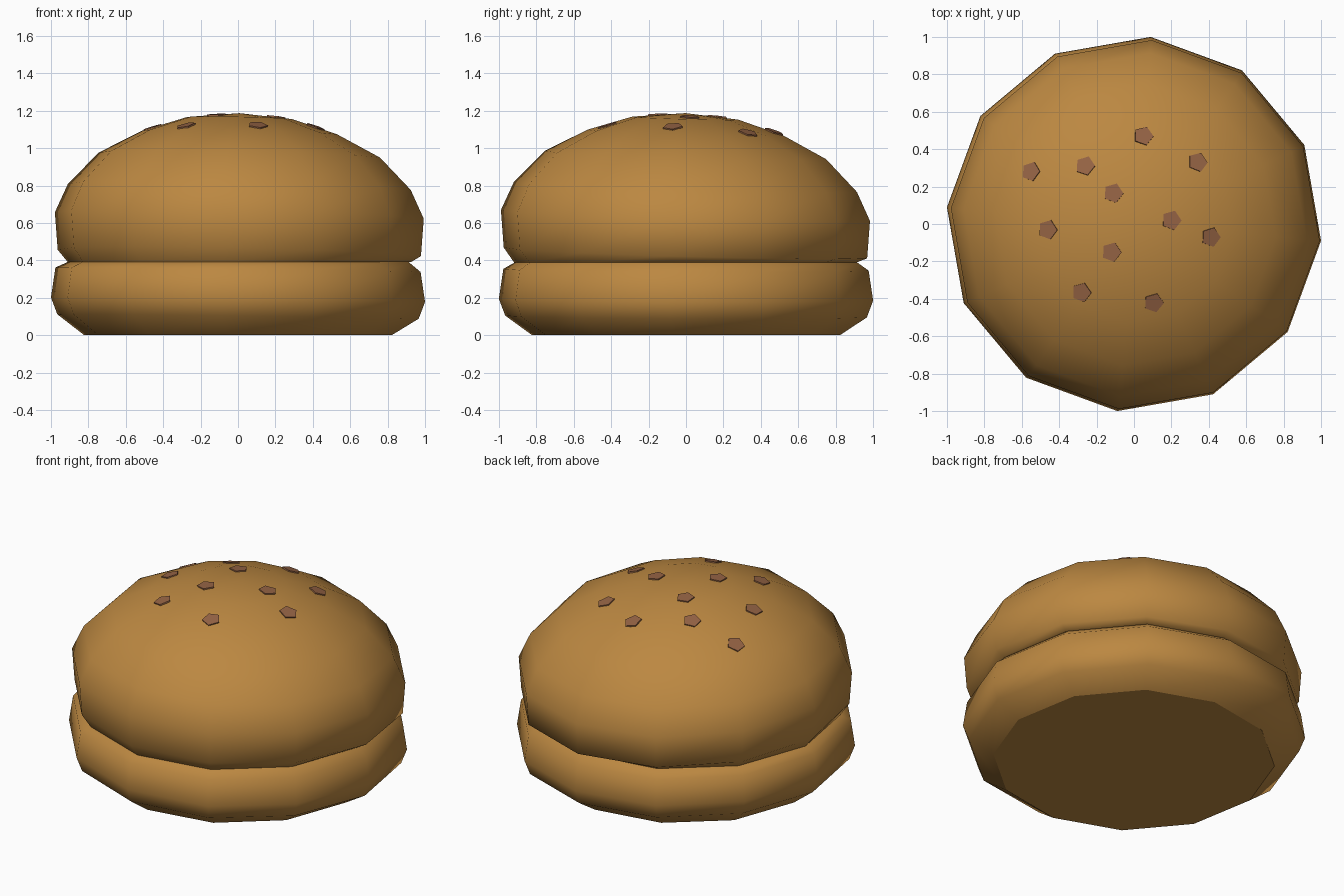
import bpy, bmesh, math
from mathutils import Vector
from mathutils.bvhtree import BVHTree

if "Cube" in bpy.data.objects:
    bpy.data.objects.remove(bpy.data.objects["Cube"])

SIDES = 12
TURN = math.radians(-5.1)


def material(name, rgb):
    m = bpy.data.materials.new(name)
    m.diffuse_color = (*rgb, 1)
    m.use_nodes = True
    m.node_tree.nodes["Principled BSDF"].inputs["Base Color"].default_value = m.diffuse_color
    return m


bread = material("golden bread", (0.50, 0.245, 0.053))
brown = material("seed brown", (0.30, 0.125, 0.058))


def finish(bm, name, mat):
    bmesh.ops.recalc_face_normals(bm, faces=bm.faces)
    me = bpy.data.meshes.new(name)
    bm.to_mesh(me)
    bm.free()
    me.materials.append(mat)
    ob = bpy.data.objects.new(name, me)
    bpy.context.collection.objects.link(ob)
    return ob


def lathe(name, profile, centre, tilt, level):
    """Spin a (radius, z) profile; rings not lying on a level plane are tilted."""
    bm = bmesh.new()
    rings = []
    for r, z in profile:
        ring = []
        for i in range(SIDES if r else 1):
            a = TURN + math.tau * i / SIDES
            x, y = r * math.cos(a), r * math.sin(a)
            dz = 0 if z in level else tilt[0] * x + tilt[1] * y
            ring.append(bm.verts.new((x + centre[0], y + centre[1], z + dz)))
        rings.append(ring)
    for lo, hi in zip(rings, rings[1:]):
        for i in range(SIDES):
            j = (i + 1) % SIDES
            if len(hi) == 1:
                f = bm.faces.new((lo[i], lo[j], hi[0]))
            else:
                f = bm.faces.new((lo[i], lo[j], hi[j], hi[i]))
            f.smooth = True
    # flat caps
    for ring in (rings[0], rings[-1]):
        if len(ring) > 1:
            f = bm.faces.new(ring)
            for e in f.edges:
                e.smooth = False
    return finish(bm, name, bread)


# Bottom bun
lathe("bottom_bun",
      [(0.825, 0), (0.97, 0.10), (1.004, 0.19), (0.98, 0.35), (0.917, 0.39)],
      (0, 0), (-0.0125, -0.004), (0, 0.39))

# Domed top bun, leaning slightly to the back right
top = lathe("top_bun",
            [(0.92, 0.39), (0.975, 0.44), (0.99, 0.64), (0.92, 0.793), (0.755, 0.963),
             (0.525, 1.083), (0.285, 1.16), (0, 1.187)],
            (0.007, -0.003), (-0.02, -0.028), (0.39,))

# Sesame seeds: thin pentagons resting on the dome
spots = [(0.05, 0.47), (-0.55, 0.28), (-0.26, 0.31), (0.34, 0.33), (-0.11, 0.165), (0.2, 0.02),
         (-0.46, -0.03), (0.41, -0.07), (-0.12, -0.15), (-0.28, -0.365), (0.105, -0.42)]
surface = BVHTree.FromPolygons([v.co for v in top.data.vertices],
                               [p.vertices for p in top.data.polygons])
bm = bmesh.new()
for x, y in spots:
    hit, normal, _, _ = surface.ray_cast(Vector((x, y, 3)), Vector((0, 0, -1)))
    rot = Vector((0, 0, 1)).rotation_difference(normal)
    rows = []
    for h in (-0.002, 0.007):
        rows.append([bm.verts.new(hit + rot @ Vector((0.054 * math.cos(a), 0.054 * math.sin(a), h)))
                     for a in (math.radians(70 + 72 * k) for k in range(5))])
    bm.faces.new(rows[1])
    bm.faces.new(rows[0][::-1])
    for k in range(5):
        n = (k + 1) % 5
        bm.faces.new((rows[0][k], rows[0][n], rows[1][n], rows[1][k]))
finish(bm, "sesame_seeds", brown)
